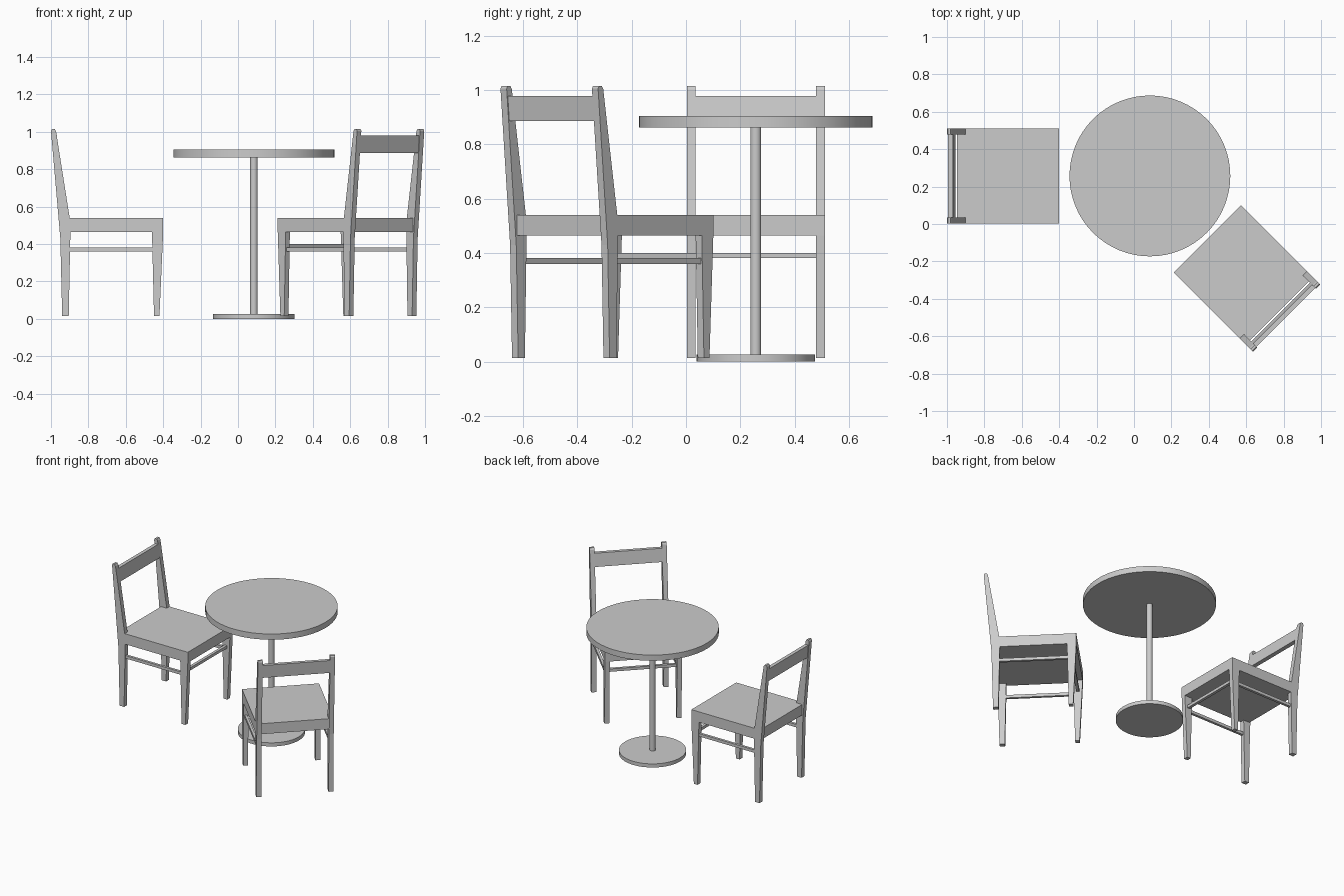
import bpy, bmesh, math
from mathutils import Matrix, Vector

if "Cube" in bpy.data.objects:
    bpy.data.objects.remove(bpy.data.objects["Cube"])

grey = bpy.data.materials.new("plain grey")
grey.diffuse_color = (0.6, 0.6, 0.6, 1)
grey.use_nodes = True
grey.node_tree.nodes["Principled BSDF"].inputs["Base Color"].default_value = grey.diffuse_color


def finish(name, bm, matrix):
    bmesh.ops.recalc_face_normals(bm, faces=bm.faces)
    me = bpy.data.meshes.new(name)
    bm.to_mesh(me)
    bm.free()
    me.materials.append(grey)
    ob = bpy.data.objects.new(name, me)
    bpy.context.collection.objects.link(ob)
    ob.matrix_world = matrix
    return ob


def extrude(name, outline, lo, hi, matrix, upright=True):
    """Extrude an outline: side profile (x, z) along y, or plan (x, y) along z."""
    bm = bmesh.new()
    verts = [bm.verts.new((a, lo, b) if upright else (a, b, lo)) for a, b in outline]
    face = bm.faces.new(verts)
    step = Vector((0, hi - lo, 0)) if upright else Vector((0, 0, hi - lo))
    res = bmesh.ops.extrude_face_region(bm, geom=[face], use_keep_orig=True)
    moved = [g for g in res["geom"] if isinstance(g, bmesh.types.BMVert)]
    bmesh.ops.translate(bm, verts=moved, vec=step)
    return finish(name, bm, matrix)


def rect(x0, x1, z0, z1):
    return [(x0, z0), (x1, z0), (x1, z1), (x0, z1)]


def disc(name, radius, z0, z1, sides):
    bm = bmesh.new()
    bmesh.ops.create_cone(bm, cap_ends=True, segments=sides, radius1=radius,
                          radius2=radius, depth=z1 - z0)
    ob = finish(name, bm, Matrix.Translation((0.085, 0.257, (z0 + z1) / 2)))
    bpy.ops.object.select_all(action='DESELECT')
    ob.select_set(True)
    bpy.context.view_layer.objects.active = ob
    bpy.ops.object.shade_smooth_by_angle(angle=math.radians(40))


HALF = 0.254    # half chair width
POST = 0.032    # leg thickness across the chair

# chair side profiles, front of the seat at x = 0, facing +x
BACK_POST = [(-0.540, 0.014), (-0.505, 0.014), (-0.496, 0.465), (-0.500, 0.540),
             (-0.573, 1.003), (-0.580, 1.015), (-0.595, 1.015), (-0.600, 1.005),
             (-0.550, 0.430)]
FRONT_LEG = [(-0.049, 0.014), (-0.020, 0.014), (0.0, 0.465), (-0.060, 0.465)]
SLAT = [(-0.586, 0.887), (-0.555, 0.887), (-0.569, 0.979), (-0.594, 0.979)]


def chair(prefix, matrix):
    inner = HALF - POST
    # seat, notched round the back posts
    plan = [(0, -HALF), (0, HALF), (-0.5, HALF), (-0.5, inner), (-0.545, inner),
            (-0.545, -inner), (-0.5, -inner), (-0.5, -HALF)]
    extrude(prefix + " seat", plan, 0.465, 0.54, matrix, upright=False)
    # legs and side stretchers
    for side, s in (("left", 1), ("right", -1)):
        lo, hi = sorted((s * inner, s * HALF))
        extrude(f"{prefix} {side} back post", BACK_POST, lo, hi, matrix)
        extrude(f"{prefix} {side} front leg", FRONT_LEG, lo, hi, matrix)
        mid = (lo + hi) / 2
        extrude(f"{prefix} {side} stretcher", rect(-0.51, -0.04, 0.36, 0.381),
                mid - 0.009, mid + 0.009, matrix)
    # front stretcher and back slat
    extrude(prefix + " front stretcher", rect(-0.042, -0.022, 0.381, 0.401),
            -inner - 0.005, inner + 0.005, matrix)
    extrude(prefix + " back slat", SLAT, -inner, inner, matrix)


chair("first chair", Matrix.Translation((-0.40, 0.257, 0)))
chair("second chair", Matrix.Translation((0.392, -0.079, 0))
      @ Matrix.Rotation(math.radians(135), 4, 'Z'))

# round pedestal table
disc("table base", 0.218, 0.0, 0.026, 64)
disc("table column", 0.02, 0.02, 0.87, 32)
disc("table top", 0.43, 0.863, 0.904, 64)
